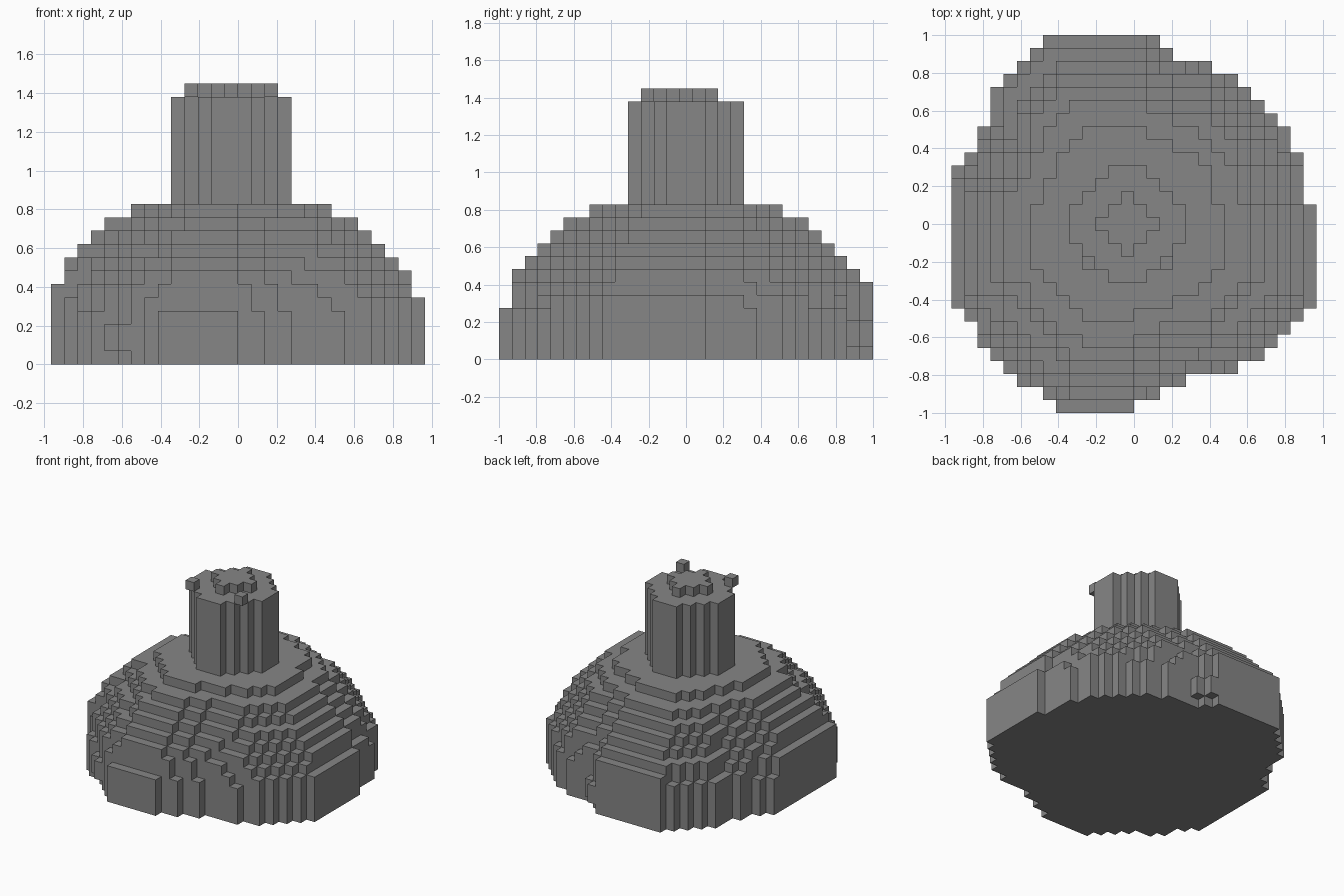
import bpy
import bmesh
from mathutils import Vector

if "Cube" in bpy.data.objects:
    bpy.data.objects.remove(bpy.data.objects["Cube"], do_unlink=True)

CELL = 2 / 29                       # block size
AXIS = Vector((-CELL / 2, 0, 0))    # centre line of the column

grey = bpy.data.materials.new("stone grey")
grey.use_nodes = True
colour = (0.24, 0.24, 0.24, 1)
grey.diffuse_color = colour
grey.node_tree.nodes["Principled BSDF"].inputs["Base Color"].default_value = colour

# Ground outline of the mound, in blocks from the column axis
OUTLINE = [
    (-6.2, 14.7), (1.2, 14.7), (3.2, 13), (6.4, 12.1), (8.3, 11.2),
    (12.4, 7.2), (12.5, 5.8), (13.5, 5), (13.5, 2), (14.5, 1.2),
    (14.5, -6.2), (10.3, -10.3), (8.3, -11.2), (4.4, -12.1), (2.2, -13.1),
    (0.4, -14.25), (-5.2, -14.25), (-9.3, -11), (-11.3, -9), (-11.9, -7.5),
    (-13.95, -6.3), (-13.95, 3.2), (-12.4, 5), (-11.4, 7.2), (-10.4, 8),
    (-10.4, 10.3)]

# Radius of each mound layer, from the ground up
RADII = [14.3, 14.5, 14.5, 14.3, 14.1, 13.9, 13.3, 12.5, 11.5, 10.5, 9.5, 7.5]
COLUMN_TOP = 20


def inside(x, y):
    """Even-odd test against the ground outline."""
    hit = False
    for (ax, ay), (bx, by) in zip(OUTLINE, OUTLINE[1:] + OUTLINE[:1]):
        if (ay > y) != (by > y) and x < ax + (y - ay) * (bx - ax) / (by - ay):
            hit = not hit
    return hit


grid = [(i, j) for i in range(-15, 16) for j in range(-15, 16)]

# Stepped mound: the outline shrinks layer by layer
mound = set()
for k, radius in enumerate(RADII):
    s = RADII[1] / radius
    mound |= {(i, j, k) for i, j in grid if inside(i * s, j * s)}

# Round column, with a small diamond and two corner blocks on top
column = {(i, j, k) for i, j in grid if i * i + j * j <= 17
          for k in range(len(RADII), COLUMN_TOP)}
cap = {(i, j, COLUMN_TOP) for i, j in grid if abs(i) + abs(j) <= 2}
corners = {(side * 3, -3, COLUMN_TOP) for side in (-1, 1)}
solid = mound | column | cap | corners


def build(name, cells):
    """Make the outer skin of a set of blocks."""
    bm = bmesh.new()
    for cell in sorted(cells):
        centre = Vector(cell) + Vector((0, 0, 0.5))
        for axis in range(3):
            for sign in (-1, 1):
                step = Vector((0, 0, 0))
                step[axis] = sign
                if tuple(int(c + d) for c, d in zip(cell, step)) in solid:
                    continue
                u = Vector((0, 0, 0))
                u[(axis + 1) % 3] = 0.5
                v = step.cross(u)
                mid = centre + step / 2
                ring = (mid - u - v, mid + u - v, mid + u + v, mid - u + v)
                bm.faces.new([bm.verts.new(p * CELL + AXIS) for p in ring])
    bmesh.ops.remove_doubles(bm, verts=bm.verts, dist=CELL / 100)
    mesh = bpy.data.meshes.new(name)
    bm.to_mesh(mesh)
    bm.free()
    mesh.materials.append(grey)
    bpy.context.collection.objects.link(bpy.data.objects.new(name, mesh))


build("mound", mound)
build("column", column)
build("column_cap", cap)
build("corner_blocks", corners)
